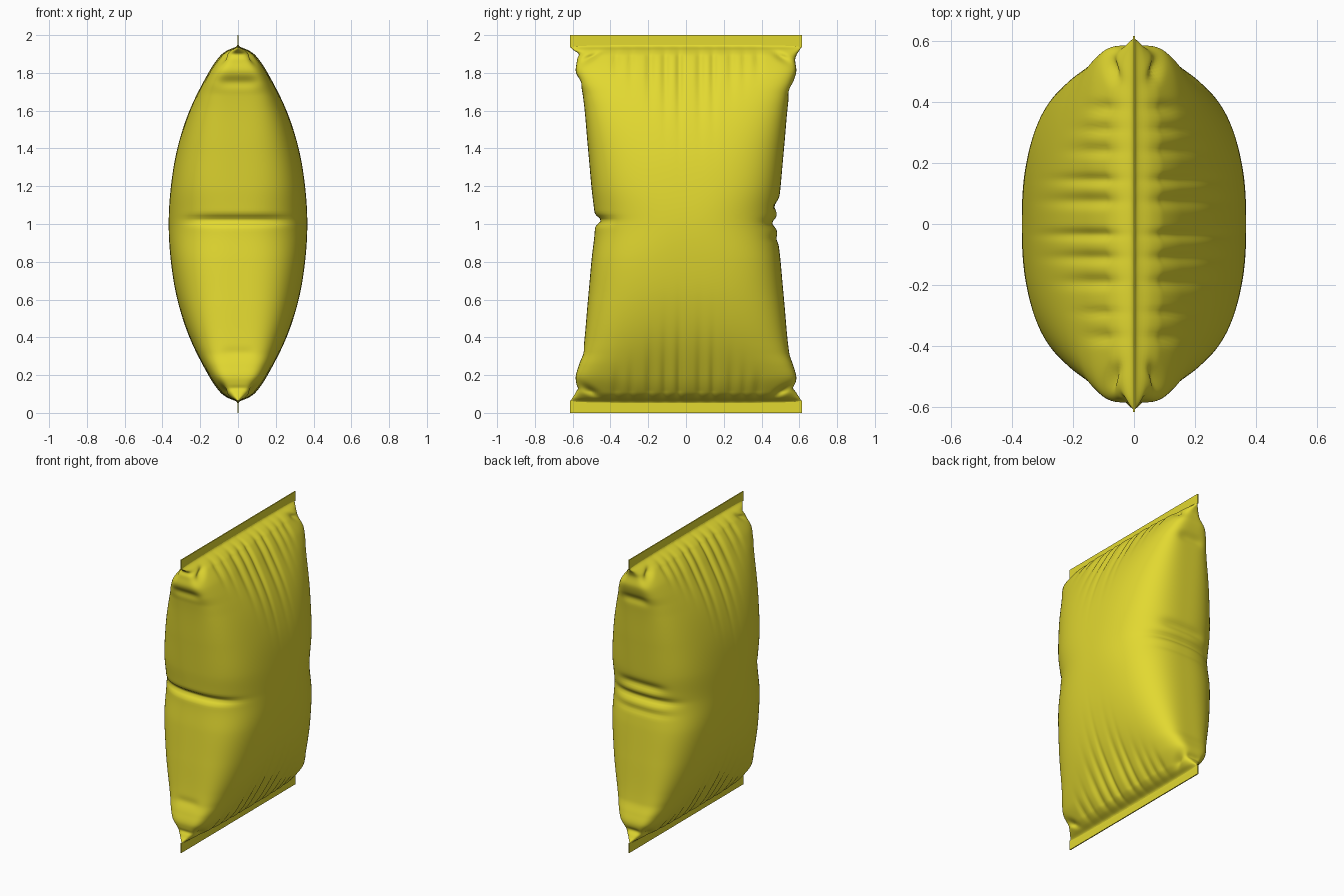
import bpy, bmesh, math

if "Cube" in bpy.data.objects:
    bpy.data.objects.remove(bpy.data.objects["Cube"])

foil = bpy.data.materials.new("yellow_foil")
foil.diffuse_color = (0.76, 0.69, 0.03, 1)
foil.use_nodes = True
foil.node_tree.nodes["Principled BSDF"].inputs["Base Color"].default_value = foil.diffuse_color

# Profiles by height above the nearest seal end (bag is mirrored about z = 1)
DEPTH = [(0.05, 0.002), (0.062, 0.012), (0.08, 0.055), (0.11, 0.095), (0.2, 0.157),
         (0.4, 0.257), (0.6, 0.321), (0.8, 0.355), (1.0, 0.367), (1.2, 0.355)]
WIDTH = [(0.05, 0.613), (0.07, 0.607), (0.1, 0.588), (0.13, 0.578), (0.19, 0.584),
         (0.25, 0.568), (0.32, 0.546), (0.6, 0.519), (0.8, 0.501), (1.0, 0.482), (1.2, 0.501)]
SQUARE = [(0.05, 2.2), (0.1, 3.2), (0.2, 4.5), (0.4, 3.6), (0.6, 3.1), (0.8, 2.9),
          (1.0, 2.6), (1.2, 2.9)]

# Dents in the narrow sides: side, z, half height, depth, half width in x
DENTS = [(-1, 1.02, 0.022, 0.032, 0.26), (1, 1.005, 0.025, 0.026, 0.22),
         (1, 1.095, 0.03, 0.020, 0.16), (1, 0.92, 0.02, 0.008, 0.2),
         (-1, 1.75, 0.03, 0.014, 0.10), (-1, 1.90, 0.018, 0.020, 0.06),
         (1, 1.71, 0.03, 0.012, 0.09), (1, 0.135, 0.018, 0.012, 0.05),
         (-1, 0.32, 0.025, 0.005, 0.08), (-1, 0.13, 0.012, 0.006, 0.05)]
# Gathers running away from the seals: y, half width, depth, length
FOLDS = [(-0.37, 0.020, 0.012, 0.09), (-0.29, 0.016, 0.010, 0.12), (-0.19, 0.022, 0.015, 0.20),
         (-0.11, 0.020, 0.014, 0.26), (-0.035, 0.018, 0.015, 0.30), (0.075, 0.022, 0.014, 0.28),
         (0.145, 0.018, 0.014, 0.24), (0.24, 0.020, 0.012, 0.15), (0.31, 0.016, 0.010, 0.12),
         (0.38, 0.020, 0.012, 0.08)]


def gauss(d, w):
    return math.exp(-(d / w) ** 2)


def sample(table, t):
    """Smooth interpolation through the profile points."""
    t = min(max(t, table[0][0]), table[-1][0])
    i = 0
    while i < len(table) - 2 and t > table[i + 1][0]:
        i += 1

    def slope(k):
        lo, hi = max(k - 1, 0), min(k + 1, len(table) - 1)
        return (table[hi][1] - table[lo][1]) / (table[hi][0] - table[lo][0])
    (t0, v0), (t1, v1) = table[i], table[i + 1]
    h = t1 - t0
    u = (t - t0) / h
    return (v0 * (1 + 2 * u) * (1 - u) ** 2 + slope(i) * h * u * (1 - u) ** 2
            + v1 * u * u * (3 - 2 * u) + slope(i + 1) * h * u * u * (u - 1))


def bag_ring(z, count):
    """One rounded-rectangle cross-section with its creases."""
    t = min(z, 2 - z)
    a, b, n = sample(DEPTH, t), sample(WIDTH, t), sample(SQUARE, t)
    start = min(1, max(0, (t - 0.055) / 0.06))
    points = []
    for k in range(count):
        ang = 2 * math.pi * k / count
        ang -= 0.25 * math.sin(2 * ang)  # more points on the broad faces
        c, s = math.cos(ang), math.sin(ang)
        r = (abs(c) ** n + abs(s) ** n) ** (-1 / n)
        x, y = a * r * c, b * r * s
        # gathers and corner puckers on the broad faces
        dent = sum(d * gauss(y - fy, w) * gauss(max(t - 0.11, 0), ln) for fy, w, d, ln in FOLDS)
        dent += 0.025 * gauss(abs(y) - 0.50 - (t - 0.11), 0.03) * gauss(t - 0.11, 0.035)
        dent = min(dent * start, abs(x) * 0.6)
        x -= math.copysign(dent * min(1, abs(c) * 1.5), x)
        # creases across the narrow sides
        for side, dz, h, d, w in DENTS:
            if side * y > 0:
                y -= side * d * gauss(z - dz, h) * math.exp(-(x / w) ** 4) * min(1, abs(s) * 1.3)
        points.append((x, y, z))
    return points


def add_object(name, bm):
    bmesh.ops.recalc_face_normals(bm, faces=bm.faces)
    mesh = bpy.data.meshes.new(name)
    bm.to_mesh(mesh)
    bm.free()
    mesh.materials.append(foil)
    ob = bpy.data.objects.new(name, mesh)
    bpy.context.collection.objects.link(ob)
    return ob


# Inflated pouch: rings packed closer near the seals
SEG = 320
half = [0.05 + 0.95 * (i / 90) ** 1.4 for i in range(91)]
heights = half + [2 - z for z in reversed(half[:-1])]
bm = bmesh.new()
rings = [[bm.verts.new(p) for p in bag_ring(z, SEG)] for z in heights]
for lower, upper in zip(rings, rings[1:]):
    for k in range(SEG):
        m = (k + 1) % SEG
        bm.faces.new((lower[k], lower[m], upper[m], upper[k])).smooth = True
bm.faces.new(rings[0])
bm.faces.new(rings[-1])
add_object("pouch", bm)

# Flat crimped seals at both ends
for name, z in (("bottom_seal", 0.0325), ("top_seal", 1.9675)):
    bm = bmesh.new()
    bmesh.ops.create_cube(bm, size=1)
    for v in bm.verts:
        v.co = (v.co.x * 0.007, v.co.y * 1.23, z + v.co.z * 0.065)
    add_object(name, bm)
